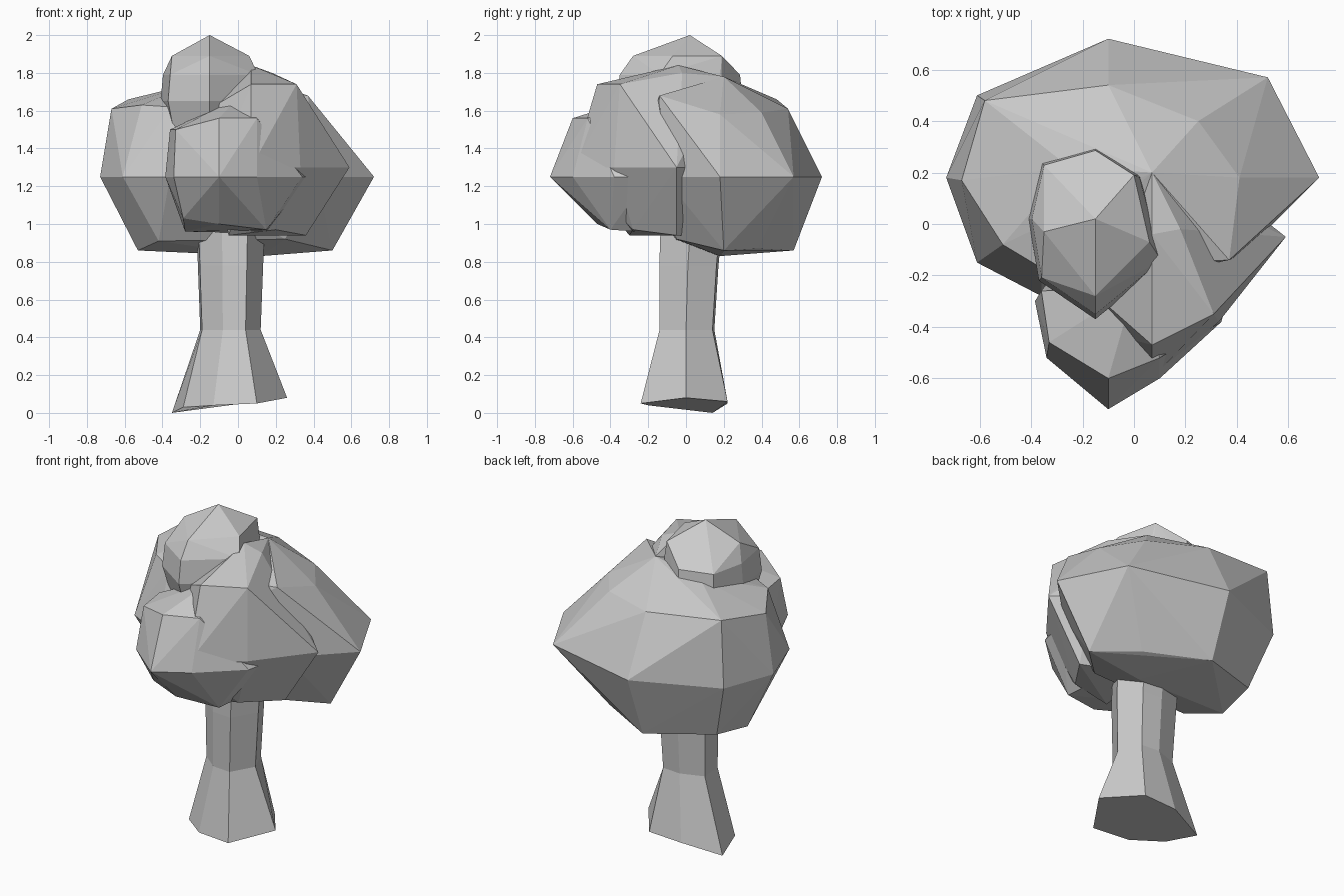
import bpy, bmesh

def finish(name, bm):
    bmesh.ops.recalc_face_normals(bm, faces=bm.faces)
    me = bpy.data.meshes.new(name)
    bm.to_mesh(me)
    bm.free()
    ob = bpy.data.objects.new(name, me)
    bpy.context.collection.objects.link(ob)
    return ob

def clump(name, layers):
    """Faceted convex leaf clump; each layer is a height and its outline."""
    bm = bmesh.new()
    for z, outline in layers:
        for p in outline:
            bm.verts.new((p[0], p[1], p[2] if len(p) > 2 else z))
    bmesh.ops.convex_hull(bm, input=bm.verts[:])
    loose = [v for v in bm.verts if not v.link_faces]
    bmesh.ops.delete(bm, geom=loose, context='VERTS')
    return finish(name, bm)

def loft(name, rings):
    bm = bmesh.new()
    loops = [[bm.verts.new(p) for p in r] for r in rings]
    n = len(loops[0])
    for a, b in zip(loops, loops[1:]):
        for i in range(n):
            j = (i + 1) % n
            bm.faces.new((a[i], a[j], b[j], b[i]))
    bm.faces.new(loops[0][::-1])
    bm.faces.new(loops[-1])
    return finish(name, bm)

# Trunk: flared, slightly uneven foot and a seven-sided stem
foot = [(0.26, 0.0, 0.08), (0.10, 0.22, 0.06), (-0.12, 0.22, 0.05), (-0.35, 0.14, 0.0),
        (-0.29, -0.07, 0.03), (-0.13, -0.20, 0.04), (0.10, -0.24, 0.05)]
waist = [(0.12, 0.0), (0.06, 0.14), (-0.06, 0.15), (-0.20, 0.10),
         (-0.19, -0.04), (-0.08, -0.13), (0.04, -0.14)]
def stem(z, s, dy=0.0):
    return [((x + 0.045) * s - 0.045, y * s + dy, z) for x, y in waist]
loft("trunk", [foot, stem(0.44, 1.0), stem(0.78, 1.08, 0.01), stem(1.1, 1.15, 0.03)])

# Large clump: back and both sides
clump("large_leaf_clump", [
    (0.86, [(0.50, 0.20), (0.26, 0.38, 0.87), (-0.10, 0.57), (-0.50, 0.41, 0.90), (-0.53, 0.15),
            (-0.42, -0.06, 0.91), (0.12, 0.18, 0.83), (0.25, -0.05, 0.92)]),
    (1.25, [(0.72, 0.18), (0.52, 0.57), (-0.10, 0.72), (-0.61, 0.50), (-0.73, 0.18),
            (-0.61, -0.15), (-0.36, -0.28), (0.42, -0.12)]),
    (1.61, [(0.41, 0.18, 1.58), (0.25, 0.40, 1.59), (-0.10, 0.54), (-0.58, 0.48, 1.66),
            (-0.67, 0.17), (-0.51, -0.08, 1.63), (-0.36, -0.17, 1.62), (0.37, -0.14, 1.68)]),
    (1.77, [(0.07, 0.20, 1.78), (-0.25, 0.22, 1.74)]),
])

# Middle clump: front right
clump("right_leaf_clump", [
    (0.94, [(0.36, -0.05), (0.20, -0.28, 0.97), (-0.05, -0.30), (0.0, 0.1)]),
    (1.30, [(0.59, -0.05), (0.33, -0.38), (0.07, -0.60), (-0.12, -0.42), (-0.1, 0.1), (0.40, 0.1)]),
    (1.74, [(0.31, -0.35), (0.07, -0.47), (-0.10, -0.32, 1.64), (0.18, -0.02, 1.80),
            (0.07, 0.20, 1.78), (0.07, -0.04, 1.84)]),
])

# Low clump: front
clump("front_leaf_clump", [
    (1.0, [(-0.10, -0.47), (-0.29, -0.42, 1.03), (0.15, -0.40, 0.97), (-0.28, -0.15, 0.96),
           (0.15, -0.12, 0.95)]),
    (1.25, [(-0.10, -0.72), (-0.34, -0.52), (-0.385, -0.30), (0.10, -0.60), (0.34, -0.38), (0.38, -0.2)]),
    (1.54, [(-0.10, -0.60, 1.56), (-0.33, -0.46, 1.50), (-0.36, -0.26, 1.50),
            (0.10, -0.52, 1.56), (0.0, -0.25, 1.67)]),
])

# Crown clump: top, with a broad-faceted cap
crown = [(-0.15, -0.37), (0.12, -0.15), (0.03, 0.19), (-0.15, 0.30),
         (-0.36, 0.24), (-0.41, 0.02), (-0.37, -0.22)]
def crown_ring(s):
    return [(-0.15 + (x + 0.15) * s, 0.02 + (y - 0.02) * s) for x, y in crown]
clump("crown_leaf_clump", [
    (1.48, crown_ring(0.85)), (1.65, crown_ring(1.0)), (1.79, crown_ring(0.95)),
    (1.89, [(-0.15, -0.28), (0.06, -0.07), (0.0, 0.19), (-0.35, -0.03)]),
    (2.0, [(-0.15, 0.02)]),
])
